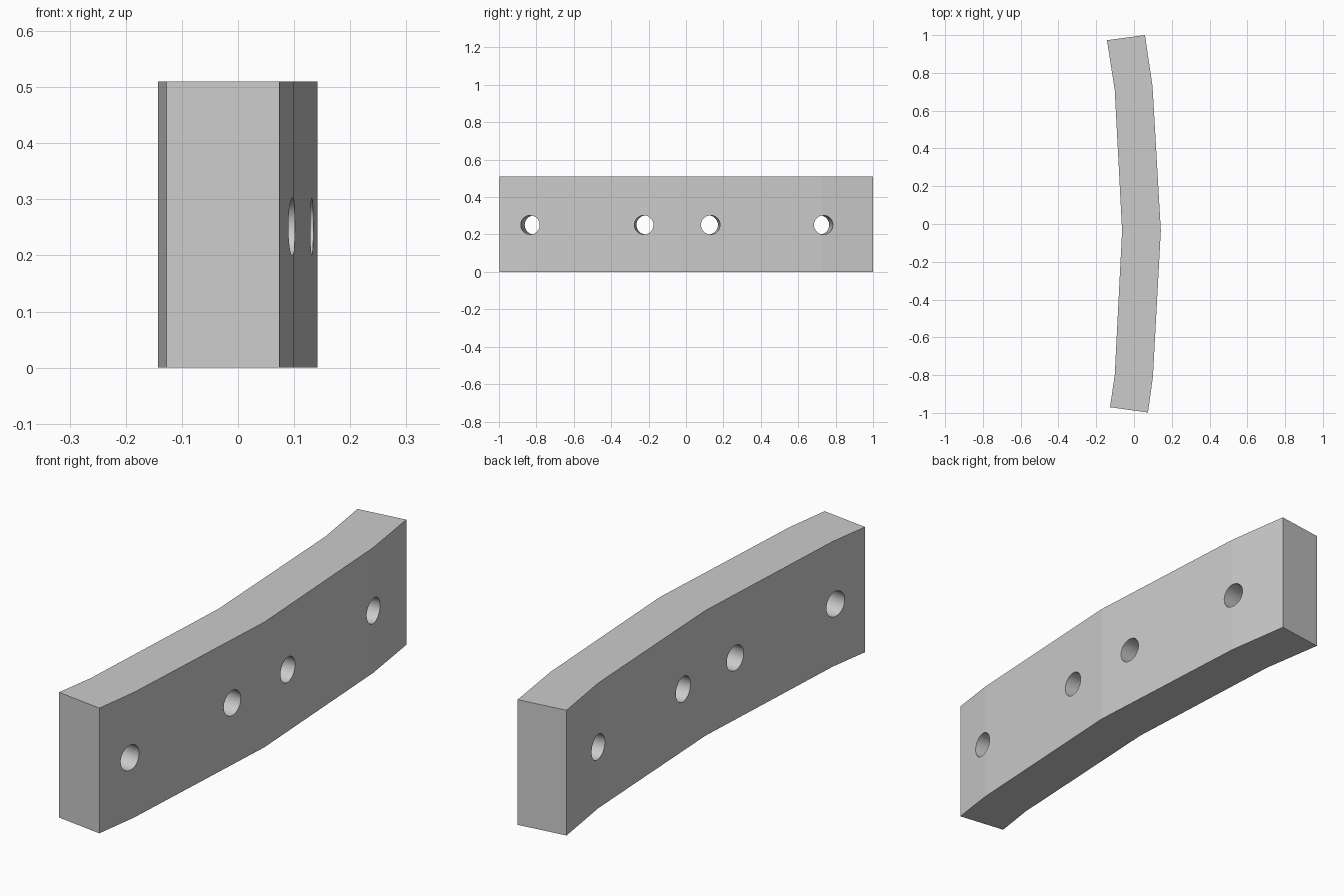
import bpy, bmesh, math
from mathutils import Vector

cube = bpy.data.objects.get("Cube")
if cube:
    bpy.data.objects.remove(cube, do_unlink=True)

HEIGHT = 0.51
HOLE_RADIUS = 0.051

grey = bpy.data.materials.new("plain grey")
grey.use_nodes = True
colour = (0.6, 0.6, 0.6, 1)
grey.diffuse_color = colour
grey.node_tree.nodes["Principled BSDF"].inputs["Base Color"].default_value = colour


def make_object(name, bm):
    bmesh.ops.recalc_face_normals(bm, faces=bm.faces)
    mesh = bpy.data.meshes.new(name)
    bm.to_mesh(mesh)
    bm.free()
    mesh.materials.append(grey)
    obj = bpy.data.objects.new(name, mesh)
    bpy.context.collection.objects.link(obj)
    return obj


# Bent bar: plan outline (outer side, then inner side) raised to full height
outer = [(0.074, -0.998), (0.1, -0.81), (0.142, -0.035), (0.098, 0.73), (0.058, 1.0)]
inner = [(-0.143, 0.973), (-0.102, 0.71), (-0.063, -0.035), (-0.102, -0.8), (-0.127, -0.97)]
bm = bmesh.new()
base = bm.faces.new([bm.verts.new((x, y, 0)) for x, y in outer + inner])
raised = bmesh.ops.extrude_face_region(bm, geom=[base], use_keep_orig=True)
top = [v for v in raised["geom"] if isinstance(v, bmesh.types.BMVert)]
bmesh.ops.translate(bm, verts=top, vec=(0, 0, HEIGHT))
bar = make_object("curved_bar", bm)

# Bolt holes, drilled square to the bend: outer x, outer y, sideways drift across the bar
holes = [(0.098, -0.833, 0.021), (0.131, -0.225, 0.011),
         (0.132, 0.131, -0.011), (0.097, 0.735, -0.02)]
cutters = []
for i, (x, y, drift) in enumerate(holes):
    bm = bmesh.new()
    bmesh.ops.create_cone(bm, cap_ends=True, segments=48, radius1=HOLE_RADIUS,
                          radius2=HOLE_RADIUS, depth=0.6)
    cutter = make_object(f"hole_cutter_{i + 1}", bm)
    axis = Vector((-0.2, drift, 0))
    cutter.rotation_euler = axis.to_track_quat('Z', 'Y').to_euler()
    cutter.location = Vector((x, y, HEIGHT / 2 - 0.004)) + axis / 2
    cutter.hide_render = True
    cutters.append(cutter)
    cut = bar.modifiers.new(f"hole_{i + 1}", 'BOOLEAN')
    cut.operation = 'DIFFERENCE'
    cut.solver = 'EXACT'
    cut.object = cutter

# Apply the cuts, then remove the cutters
bpy.ops.object.select_all(action='DESELECT')
bar.select_set(True)
bpy.context.view_layer.objects.active = bar
for name in [m.name for m in bar.modifiers]:
    bpy.ops.object.modifier_apply(modifier=name)
for cutter in cutters:
    bpy.data.objects.remove(cutter, do_unlink=True)

# Smooth hole walls, crisp rims and bends
bpy.ops.object.shade_smooth_by_angle(angle=math.radians(20))
for face in bar.data.polygons:
    if face.area > 0.03:
        face.use_smooth = False
